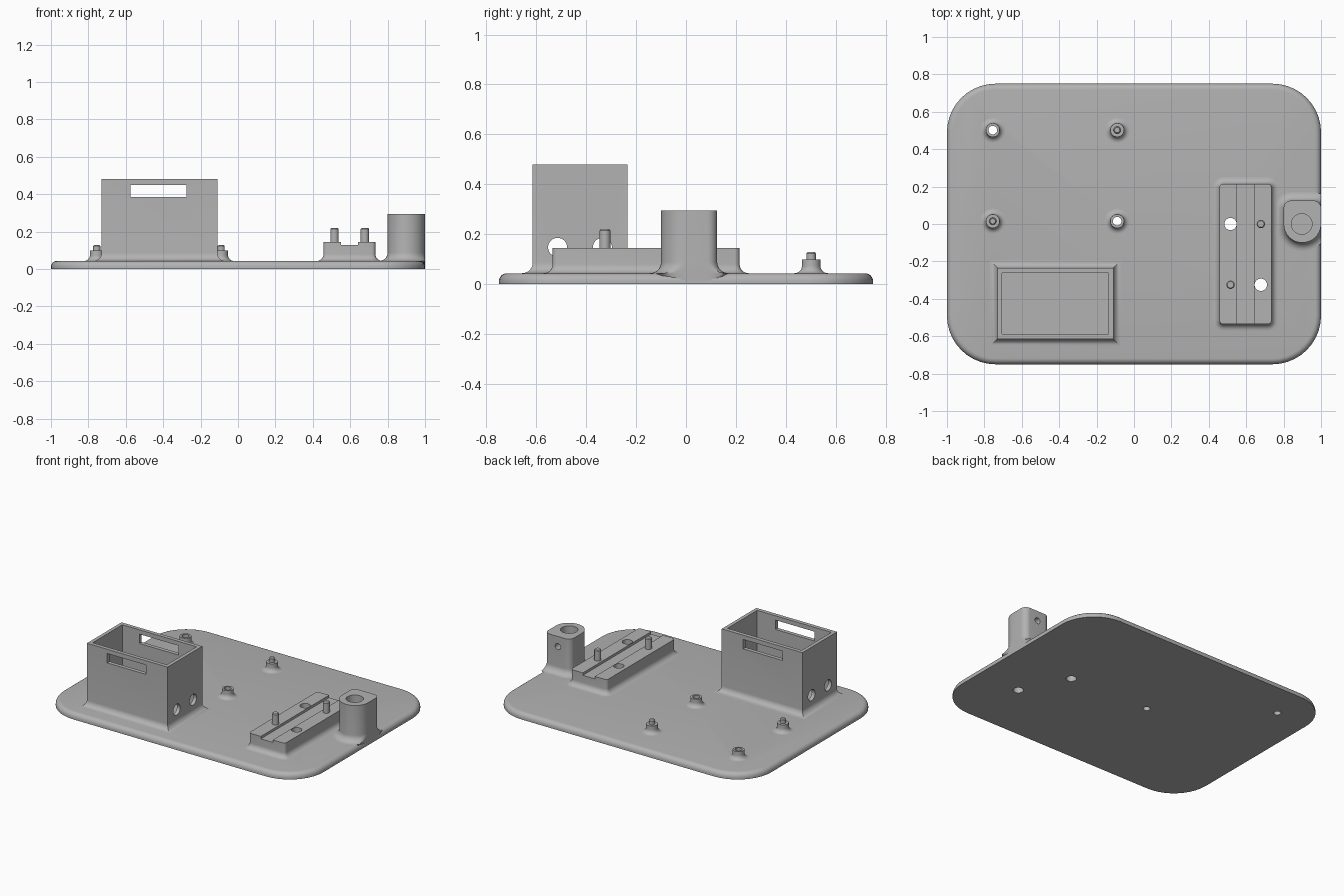
import bpy, bmesh
from math import sin, cos, pi, radians

cube = bpy.data.objects.get("Cube")
if cube:
    bpy.data.objects.remove(cube, do_unlink=True)

GREY = (0.45, 0.45, 0.45, 1)
grey = bpy.data.materials.new("plain grey")
grey.use_nodes = True
grey.diffuse_color = GREY
grey.node_tree.nodes["Principled BSDF"].inputs["Base Color"].default_value = GREY

TOP = 0.043      # upper face of the base plate
parts = []


def outline(x0, x1, y0, y1, low=0.0, high=0.0, grow=0.0, seg=10, limit=9):
    """Rectangle with rounded low-y and high-y corners, grown outwards."""
    pts = []
    corners = [(x1, y1, high, -1, -1), (x0, y1, high, 1, -1),
               (x0, y0, low, 1, 1), (x1, y0, low, -1, 1)]
    for i, (x, y, r, sx, sy) in enumerate(corners):
        if r == 0:
            pts.append((min(x - sx * grow, limit), y - sy * grow))
            continue
        for k in range(seg + 1):
            a = (i + k / seg) * pi / 2
            px = x + sx * r + (r + grow) * cos(a)
            pts.append((min(px, limit), y + sy * r + (r + grow) * sin(a)))
    return pts


def circle(x, y, r, seg=32):
    return [(x + r * cos(2 * pi * k / seg), y + r * sin(2 * pi * k / seg)) for k in range(seg)]


def loft(name, rings, axis="Z"):
    """Closed solid through a stack of (outline, height) rings."""
    bm = bmesh.new()
    place = {"Z": lambda a, b, h: (a, b, h),
             "X": lambda a, b, h: (h, a, b),
             "Y": lambda a, b, h: (a, h, b)}[axis]
    loops = [[bm.verts.new(place(a, b, h)) for a, b in pts] for pts, h in rings]
    n = len(loops[0])
    for lo, hi in zip(loops, loops[1:]):
        for k in range(n):
            j = (k + 1) % n
            bm.faces.new((lo[k], lo[j], hi[j], hi[k]))
    bm.faces.new(loops[0][::-1])
    bm.faces.new(loops[-1])
    bmesh.ops.recalc_face_normals(bm, faces=bm.faces)
    mesh = bpy.data.meshes.new(name)
    bm.to_mesh(mesh)
    bm.free()
    mesh.materials.append(grey)
    obj = bpy.data.objects.new(name, mesh)
    bpy.context.scene.collection.objects.link(obj)
    return obj


def part(name, rings):
    obj = loft(name, rings)
    parts.append(obj)
    return obj


def filleted(name, shape, height, fillet):
    """Upright solid that flares into the plate; shape(grow) gives its outline."""
    rings = [(shape(0), 0.002)]
    for k in range(9):
        a = k / 8 * pi / 2
        rings.append((shape(fillet * (1 - sin(a))), TOP + fillet * (1 - cos(a))))
    return part(name, rings + [(shape(0), height)])


def pin(name, x, y, r, z0, z1):
    part(name, [(circle(x, y, r), z0), (circle(x, y, r), z1 - 0.006),
                (circle(x, y, r - 0.005), z1)])


def cut(objs, rings, axis="Z"):
    cutter = loft("cutter", rings, axis)
    cutter.hide_render = True
    for obj in objs:
        mod = obj.modifiers.new("cut", "BOOLEAN")
        mod.operation, mod.solver, mod.object = "DIFFERENCE", "EXACT", cutter
        bpy.context.view_layer.update()
        graph = bpy.context.evaluated_depsgraph_get()
        mesh = bpy.data.meshes.new_from_object(obj.evaluated_get(graph))
        obj.modifiers.clear()
        obj.data = mesh
    bpy.data.objects.remove(cutter, do_unlink=True)


def drill(objs, x, y, r, z0=-0.1, z1=0.6):
    cut(objs, [(circle(x, y, r), z0), (circle(x, y, r), z1)])


# Base plate with rounded corners and rolled upper edge
def plate_shape(grow):
    return outline(-1, 1, -0.75, 0.75, 0.26, 0.26, grow)


ROLL = 0.032
plate = part("base_plate", [(plate_shape(0), 0)] + [
    (plate_shape(-ROLL * (1 - cos(k / 6 * pi / 2))), TOP - ROLL + ROLL * sin(k / 6 * pi / 2))
    for k in range(7)])

# Open box with slots in the long walls and round holes in the short walls
box = filleted("open_box", lambda g: outline(-0.73, -0.11, -0.615, -0.235, grow=g), 0.48, 0.042)
cavity = outline(-0.705, -0.135, -0.588, -0.262)
cut([box], [(cavity, TOP + 0.003), (cavity, 0.6)])
slot = outline(-0.575, -0.275, 0.385, 0.45)
cut([box], [(slot, -0.7), (slot, -0.1)], "Y")
for y in (-0.515, -0.335):
    hole = circle(y, 0.147, 0.038)
    cut([box], [(hole, -0.8), (hole, 0)], "X")

# Mounting rail with a shallow lengthwise groove, pins and through holes
rail = filleted("mounting_rail",
                lambda g: outline(0.457, 0.735, -0.535, 0.215, 0.02, 0.02, g, 4), 0.145, 0.036)
groove = outline(0.55, 0.642, 0.128, 0.2)
cut([rail], [(groove, -0.7), (groove, 0.4)], "Y")
for x, pin_y, hole_y in ((0.516, -0.325, 0), (0.678, 0, -0.325)):
    pin("rail_pin", x, pin_y, 0.022, 0.1, 0.22)
    drill([rail, plate], x, hole_y, 0.033)

# Tower with a vertical bore and a set screw hole at the back
tower = filleted("tower",
                 lambda g: outline(0.8, 1, -0.1, 0.125, 0.0999, 0.04, g, limit=1), 0.295, 0.045)
drill([tower], 0.897, 0, 0.055, 0.046)
screw = circle(0.897, 0.225, 0.021, 24)
cut([tower], [(screw, 0), (screw, 0.3)], "Y")

# Four standoffs: one diagonal pair has pins, the other is drilled through
for x in (-0.755, -0.09):
    for y in (0.015, 0.502):
        standoff = filleted("standoff", lambda g: circle(x, y, 0.037 + g), 0.098, 0.03)
        if (x < -0.5) == (y < 0.2):
            pin("standoff_pin", x, y, 0.019, 0.08, 0.128)
        else:
            drill([standoff, plate], x, y, 0.023)

# Smooth the curved faces and keep the hard edges
bpy.ops.object.select_all(action="DESELECT")
for obj in parts:
    obj.select_set(True)
bpy.context.view_layer.objects.active = plate
bpy.ops.object.shade_smooth_by_angle(angle=radians(30))
